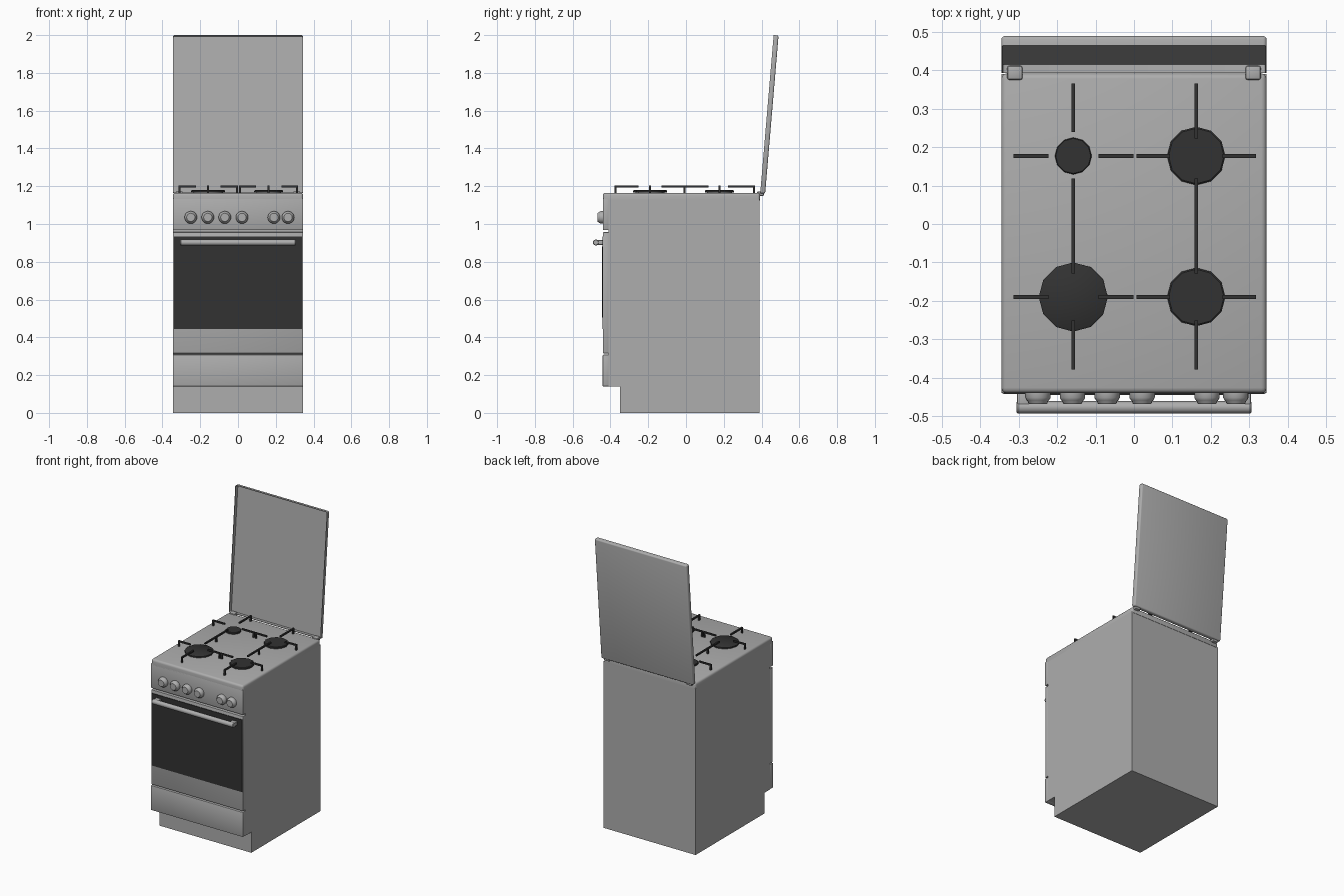
import bpy, bmesh, math
from mathutils import Vector, Matrix

if "Cube" in bpy.data.objects:
    bpy.data.objects.remove(bpy.data.objects["Cube"])


def material(name, v):
    m = bpy.data.materials.new(name)
    m.diffuse_color = (v, v, v, 1)
    m.use_nodes = True
    m.node_tree.nodes["Principled BSDF"].inputs["Base Color"].default_value = m.diffuse_color
    return m


STEEL = material("brushed_grey", 0.42)
BLACK = material("soft_black", 0.032)


def finish(name, bm, mat):
    bmesh.ops.recalc_face_normals(bm, faces=bm.faces)
    me = bpy.data.meshes.new(name)
    bm.to_mesh(me)
    bm.free()
    me.materials.append(mat)
    ob = bpy.data.objects.new(name, me)
    bpy.context.collection.objects.link(ob)
    bpy.context.view_layer.objects.active = ob
    ob.select_set(True)
    bpy.ops.object.shade_smooth_by_angle(angle=math.radians(35))
    ob.select_set(False)
    return ob


def add_box(bm, lo, hi):
    lo, hi = Vector(lo), Vector(hi)
    mat = Matrix.Translation((lo + hi) / 2) @ Matrix.Diagonal((*(hi - lo), 1))
    return bmesh.ops.create_cube(bm, size=1, matrix=mat)


def box(name, lo, hi, mat, bevel=0, segments=2):
    bm = bmesh.new()
    add_box(bm, lo, hi)
    if bevel:
        bmesh.ops.bevel(bm, geom=bm.edges[:], offset=bevel, segments=segments,
                        profile=0.5, affect='EDGES')
    return finish(name, bm, mat)


def extrude_x(bm, profile, half):
    """Extrude a (y, z) outline from -half to half."""
    f = bm.faces.new([bm.verts.new((-half, y, z)) for y, z in profile])
    r = bmesh.ops.extrude_face_region(bm, geom=[f])
    bmesh.ops.translate(bm, vec=(2 * half, 0, 0),
                        verts=[v for v in r['geom'] if isinstance(v, bmesh.types.BMVert)])
    bmesh.ops.recalc_face_normals(bm, faces=bm.faces)


def add_lathe(bm, profile, sides, matrix):
    """Closed solid of (radius, height) rings around local z."""
    rings = [[bm.verts.new(matrix @ Vector((r * math.cos(2 * math.pi * i / sides),
                                            r * math.sin(2 * math.pi * i / sides), h)))
              for i in range(sides)] for r, h in profile]
    for a, b in zip(rings, rings[1:]):
        for i in range(sides):
            j = (i + 1) % sides
            bm.faces.new((a[i], a[j], b[j], b[i]))
    bm.faces.new(rings[0][::-1])
    bm.faces.new(rings[-1])


W = 0.345

# Carcass with set-back plinth
bm = bmesh.new()
extrude_x(bm, [(-0.35, 0), (0.39, 0), (0.39, 1.13), (-0.41, 1.13), (-0.41, 0.14), (-0.35, 0.14)], W)
finish("carcass", bm, STEEL)

# Front panels
box("drawer_front", (-W, -0.441, 0.14), (W, -0.408, 0.308), STEEL, 0.004)
box("oven_door", (-W, -0.439, 0.315), (W, -0.408, 0.957), STEEL, 0.003)
box("control_panel", (-W, -0.44, 0.968), (W, -0.408, 1.135), STEEL, 0.003)
box("door_glass", (-0.34, -0.443, 0.445), (0.34, -0.436, 0.935), BLACK)
box("oven_window", (-0.26, -0.445, 0.505), (0.258, -0.442, 0.882), BLACK)

# Hob top with a shallow sunk tray
bm = bmesh.new()
add_box(bm, (-W, -0.44, 1.125), (W, 0.392, 1.165))
edges = [e for e in bm.edges if max(v.co.z for v in e.verts) > 1.16]
bmesh.ops.bevel(bm, geom=edges, offset=0.014, segments=3, profile=0.5, affect='EDGES')
top = max(bm.faces, key=lambda f: f.calc_center_median().z + f.calc_area())
bmesh.ops.inset_region(bm, faces=[top], thickness=0.012, depth=0)
bmesh.ops.inset_region(bm, faces=[top], thickness=0.012, depth=-0.014)
finish("hob_top", bm, STEEL)

# Raised lid: thin pan with its open side to the front
bm = bmesh.new()
extrude_x(bm, [(0.393, 1.163), (0.419, 1.161), (0.490, 1.998), (0.464, 2.0)], W)
back = [e for e in bm.edges if all(f.normal.y > -0.5 for f in e.link_faces)]
bmesh.ops.bevel(bm, geom=back, offset=0.009, segments=3, profile=0.5, affect='EDGES')
bm.normal_update()
front = [f for f in bm.faces if f.normal.y < -0.9]
bmesh.ops.inset_region(bm, faces=front, thickness=0.004, depth=0)
bmesh.ops.inset_region(bm, faces=front, thickness=0.0005, depth=-0.022)
finish("lid", bm, STEEL)
for side in (-1, 1):
    box("lid_hinge", (side * 0.31 - 0.02, 0.375, 1.148), (side * 0.31 + 0.02, 0.412, 1.172), STEEL, 0.006)

# Control knobs
for x in (-0.25, -0.16, -0.07, 0.021, 0.19, 0.265):
    bm = bmesh.new()
    m = Matrix.Translation((x, -0.438, 1.035)) @ Matrix.Rotation(math.pi / 2, 4, 'X')
    add_lathe(bm, [(0.033, 0), (0.033, 0.014), (0.029, 0.021), (0.026, 0.024),
                   (0.025, 0.028), (0.022, 0.031)], 20, m)
    finish("knob", bm, STEEL)

# Door handle on two posts
bm = bmesh.new()
m = Matrix.Translation((-0.306, -0.477, 0.902)) @ Matrix.Rotation(math.pi / 2, 4, 'Y')
add_lathe(bm, [(0.013, 0), (0.016, 0.004), (0.016, 0.608), (0.013, 0.612)], 12, m)
finish("door_handle", bm, STEEL)
for side in (-1, 1):
    box("handle_post", (side * 0.286 - 0.018, -0.478, 0.889), (side * 0.286 + 0.018, -0.435, 0.915), STEEL, 0.004)

# Burners: grey base and twelve-sided black cap
BURNERS = [(-0.158, 0.177, 0.048), (0.162, 0.177, 0.076), (-0.158, -0.19, 0.09), (0.162, -0.19, 0.076)]
for x, y, r in BURNERS:
    bm = bmesh.new()
    add_lathe(bm, [(r * 0.92, 1.149), (r * 0.85, 1.168)], 12, Matrix.Translation((x, y, 0)))
    finish("burner_base", bm, STEEL)
    bm = bmesh.new()
    add_lathe(bm, [(r, 1.167), (r, 1.176), (r * 0.95, 1.179)], 12, Matrix.Translation((x, y, 0)))
    finish("burner_cap", bm, BLACK)


# Pan supports: low frame with raised fingers
def bar(bm, a, b, t):
    lo = [min(p, q) - t / 2 for p, q in zip(a, b)]
    hi = [max(p, q) + t / 2 for p, q in zip(a, b)]
    add_box(bm, lo, hi)


ZF, ZT, Y0, YM, Y1 = 1.158, 1.199, -0.374, -0.007, 0.361
for name, x0, x1, xc, gaps in (
        ("left_pan_support", -0.309, -0.006, -0.158, (0.245, 0.113, -0.124, -0.256, 0.07)),
        ("right_pan_support", 0.011, 0.313, 0.162, (0.228, 0.113, -0.124, -0.256, 0.073))):
    bm = bmesh.new()
    for x in (x0, x1):
        bar(bm, (x, Y0, ZF), (x, Y1, ZF), 0.009)
    for y in (Y0, YM, Y1):
        bar(bm, (x0, y, ZF), (x1, y, ZF), 0.009)
        bar(bm, (xc, y, ZF), (xc, y, ZT), 0.01)
    back_tip, mid_back, mid_front, front_tip, reach = gaps
    for ya, yb in ((Y1, back_tip), (mid_back, mid_front), (front_tip, Y0)):
        bar(bm, (xc, ya, ZT), (xc, yb, ZT), 0.01)
    for y in (0.177, -0.19):
        for x, tip in ((x0, xc - reach), (x1, xc + reach)):
            bar(bm, (x, y, ZF), (x, y, ZT), 0.01)
            bar(bm, (x, y, ZT), (tip, y, ZT), 0.01)
    finish(name, bm, BLACK)
